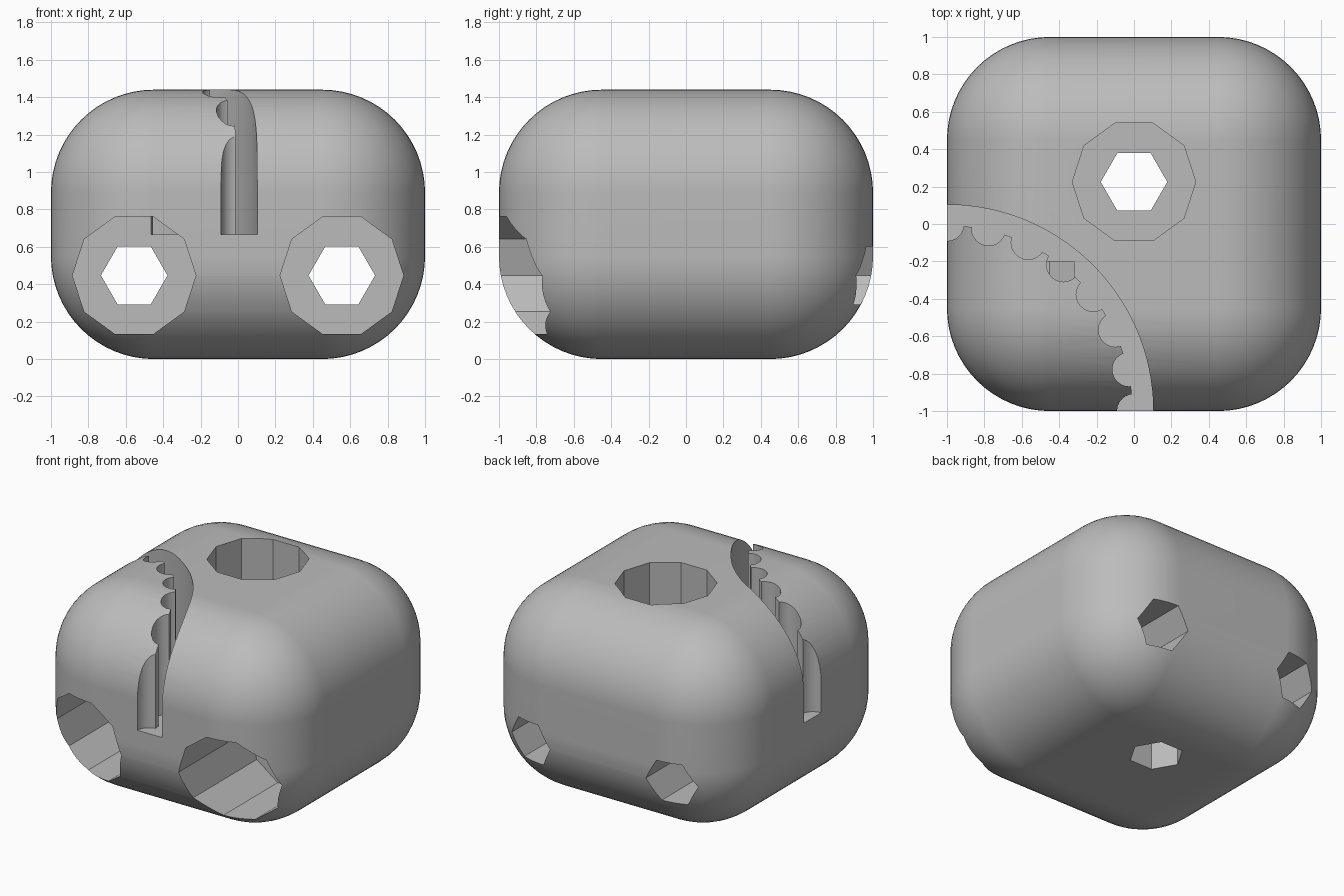
import bpy, bmesh, math
from mathutils import Matrix, Vector

cube = bpy.data.objects.get("Cube")
if cube:
    bpy.data.objects.remove(cube, do_unlink=True)

HEIGHT = 1.44
ROUND = 0.55

grey = bpy.data.materials.new("plain_grey")
grey.use_nodes = True
grey.diffuse_color = (0.5, 0.5, 0.5, 1)
grey.node_tree.nodes["Principled BSDF"].inputs["Base Color"].default_value = (0.5, 0.5, 0.5, 1)


def make_object(name, bm):
    bmesh.ops.recalc_face_normals(bm, faces=bm.faces)
    mesh = bpy.data.meshes.new(name)
    bm.to_mesh(mesh)
    bm.free()
    mesh.materials.append(grey)
    obj = bpy.data.objects.new(name, mesh)
    bpy.context.collection.objects.link(obj)
    return obj


def prism(name, outline, start, end, matrix=Matrix()):
    """Extrude an outline along local z, then place it."""
    bm = bmesh.new()
    low = [bm.verts.new((x, y, start)) for x, y in outline]
    high = [bm.verts.new((x, y, end)) for x, y in outline]
    n = len(outline)
    bm.faces.new(low)
    bm.faces.new(high)
    for i in range(n):
        j = (i + 1) % n
        bm.faces.new((low[i], low[j], high[j], high[i]))
    bm.transform(matrix)
    return make_object(name, bm)


def ring(radius, sides, cx=0, cy=0, sweep=math.tau, first=0):
    return [(cx + radius * math.cos(first + sweep * i / sides),
             cy + radius * math.sin(first + sweep * i / sides)) for i in range(sides)]


def cut(body, cutter):
    mod = body.modifiers.new("cut", "BOOLEAN")
    mod.operation = "DIFFERENCE"
    mod.solver = "EXACT"
    mod.object = cutter
    bpy.context.view_layer.objects.active = body
    bpy.ops.object.modifier_apply(modifier=mod.name)
    bpy.data.objects.remove(cutter, do_unlink=True)


# Rounded block
bm = bmesh.new()
bmesh.ops.create_cube(bm, size=1)
bmesh.ops.scale(bm, vec=(2, 2, HEIGHT), verts=bm.verts)
bmesh.ops.translate(bm, vec=(0, 0, HEIGHT / 2), verts=bm.verts)
bmesh.ops.bevel(bm, geom=bm.edges[:], offset=ROUND, segments=16, profile=0.5,
                affect="EDGES", clamp_overlap=False)
body = make_object("rounded_block", bm)

# Screw holes: ten-sided counterbore over a six-sided through hole
down = Matrix.Translation((0, 0.225, HEIGHT)) @ Matrix.Rotation(math.pi, 4, "X")
holes = [(down, 0.8)]
for side in (-1, 1):
    inward = Matrix.Translation((side * 0.555, -1, 0.447)) @ Matrix.Rotation(-math.pi / 2, 4, "X")
    holes.append((inward, 0.8))
for place, depth in holes:
    cut(body, prism("counterbore", ring(0.33, 10), -0.3, depth, place))
    cut(body, prism("through_hole", ring(0.178, 6), -0.3, 2.5, place))

# Curved slot: quarter ring around the front right corner with a scalloped inner side
FLOOR = 0.665
lo, span = math.radians(-15), math.radians(120)
steps = 64
outer = ring(1.103, steps, -1, -1, span, lo)
inner = ring(0.992, steps, -1, -1, span, lo)
cut(body, prism("slot", outer + inner[::-1], FLOOR, HEIGHT + 0.3))
for i in range(8):
    a = math.radians(90) * i / 7
    outline = ring(0.091, 24, -1 + math.cos(a), -1 + math.sin(a))
    cut(body, prism("scallop", outline, FLOOR, HEIGHT + 0.3))

# Smooth rounding, crisp cut edges
bpy.ops.object.select_all(action="DESELECT")
body.select_set(True)
bpy.context.view_layer.objects.active = body
bpy.ops.object.shade_smooth_by_angle(angle=math.radians(25))
weighted = body.modifiers.new("weighted_normals", "WEIGHTED_NORMAL")
weighted.keep_sharp = True
